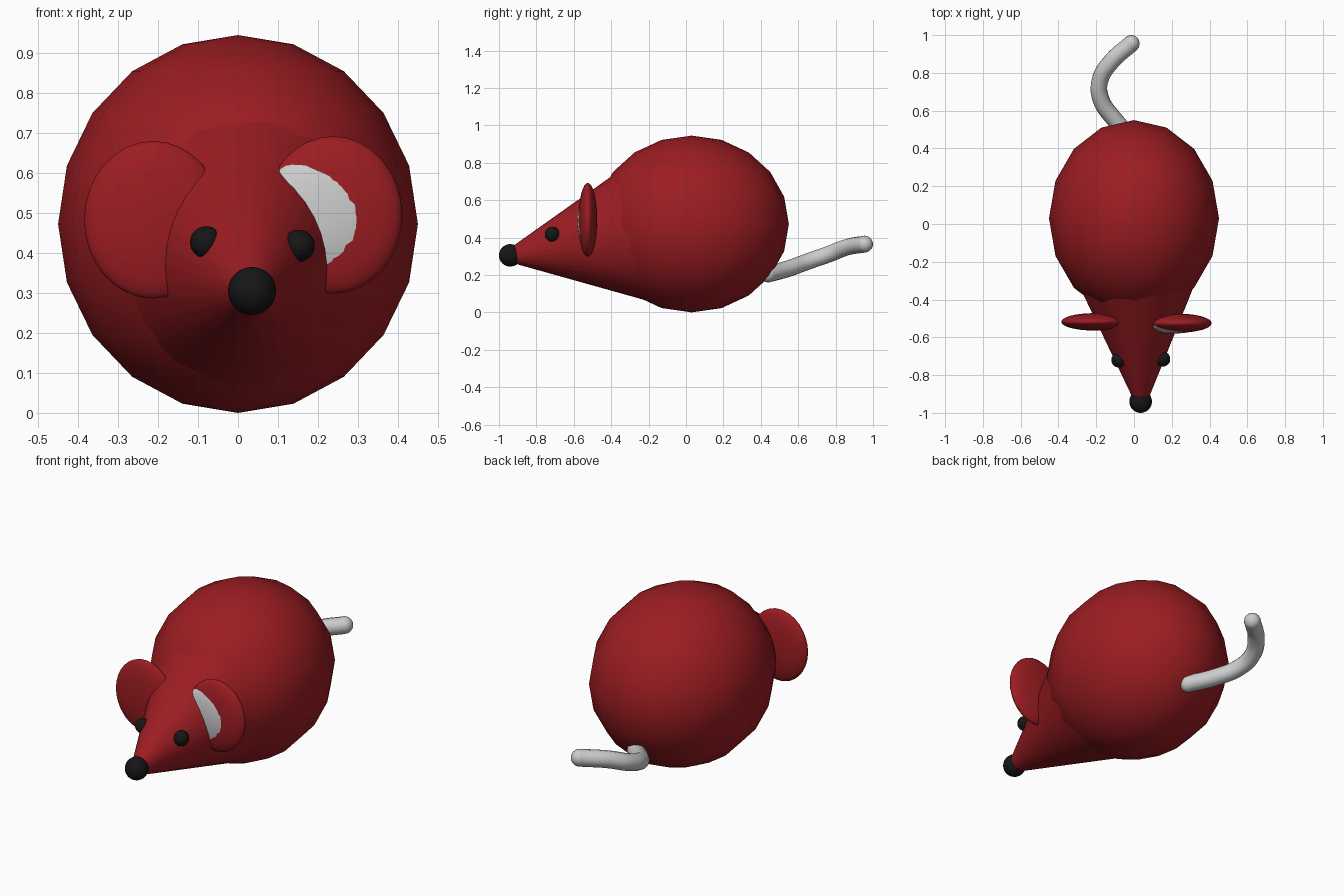
import bpy
from mathutils import Vector, Matrix

if "Cube" in bpy.data.objects:
    bpy.data.objects.remove(bpy.data.objects["Cube"])


def material(name, rgb):
    m = bpy.data.materials.new(name)
    m.diffuse_color = (*rgb, 1)
    m.use_nodes = True
    m.node_tree.nodes["Principled BSDF"].inputs["Base Color"].default_value = m.diffuse_color
    return m


RED = material("red", (0.33, 0.012, 0.016))
BLACK = material("black", (0.008, 0.008, 0.008))


def finish(name, mat):
    ob = bpy.context.object
    ob.name = name
    if mat:
        ob.data.materials.append(mat)
    bpy.ops.object.shade_smooth_by_angle()
    return ob


def ball(name, loc, radii, mat=None, segments=32, rings=16):
    bpy.ops.mesh.primitive_uv_sphere_add(segments=segments, ring_count=rings, radius=1, location=loc)
    bpy.context.object.scale = radii
    return finish(name, mat)


# Coarse egg-shaped body
ball("body", (0, 0.03, 0.4725), (0.45, 0.52, 0.4725), RED, 16, 10)

# Head: truncated cone drooping to the nose, its base sunk into the body
base, tip = Vector((0.015, -0.24, 0.424)), Vector((0.036, -0.91, 0.308))
bpy.ops.mesh.primitive_cone_add(vertices=32, radius1=0.376, radius2=0.052, depth=(tip - base).length)
head = bpy.context.object
z = (tip - base).normalized()
x = (Vector((1, 0, 0)) - z * z.x).normalized()
y = z.cross(x)
head.matrix_world = (Matrix.Translation((base + tip) / 2)
                     @ Matrix((x, y, z)).transposed().to_4x4()
                     @ Matrix.Diagonal((0.91, 1, 1, 1)))
finish("head", RED)

ball("nose", (0.035, -0.94, 0.305), (0.06, 0.06, 0.06), BLACK)

# Eyes
for side, loc in (("right", (-0.08, -0.72, 0.427)), ("left", (0.152, -0.715, 0.418))):
    ball(side + "_eye", loc, (0.04, 0.04, 0.04), BLACK)

# Flattened ears, one with a grey inner pad
ball("right_ear", (-0.212, -0.518, 0.483), (0.173, 0.046, 0.197), RED)
ball("left_ear", (0.238, -0.525, 0.495), (0.173, 0.05, 0.197), RED)
ball("inner_ear", (0.205, -0.535, 0.49), (0.16, 0.045, 0.155))

# Curling tail with rounded ends
path = [(0.0, 0.44, 0.205), (-0.10, 0.55, 0.235), (-0.175, 0.66, 0.275),
        (-0.18, 0.76, 0.31), (-0.12, 0.86, 0.348), (-0.015, 0.955, 0.365)]
curve = bpy.data.curves.new("tail", 'CURVE')
curve.dimensions = '3D'
curve.bevel_depth = 0.045
curve.bevel_resolution = 4
spline = curve.splines.new('BEZIER')
spline.bezier_points.add(len(path) - 1)
for p, co in zip(spline.bezier_points, path):
    p.co = co
    p.handle_left_type = p.handle_right_type = 'AUTO'
bpy.context.collection.objects.link(bpy.data.objects.new("tail", curve))
for name, co in (("tail_root", path[0]), ("tail_tip", path[-1])):
    ball(name, co, (0.045, 0.045, 0.045), None, 16, 10)
